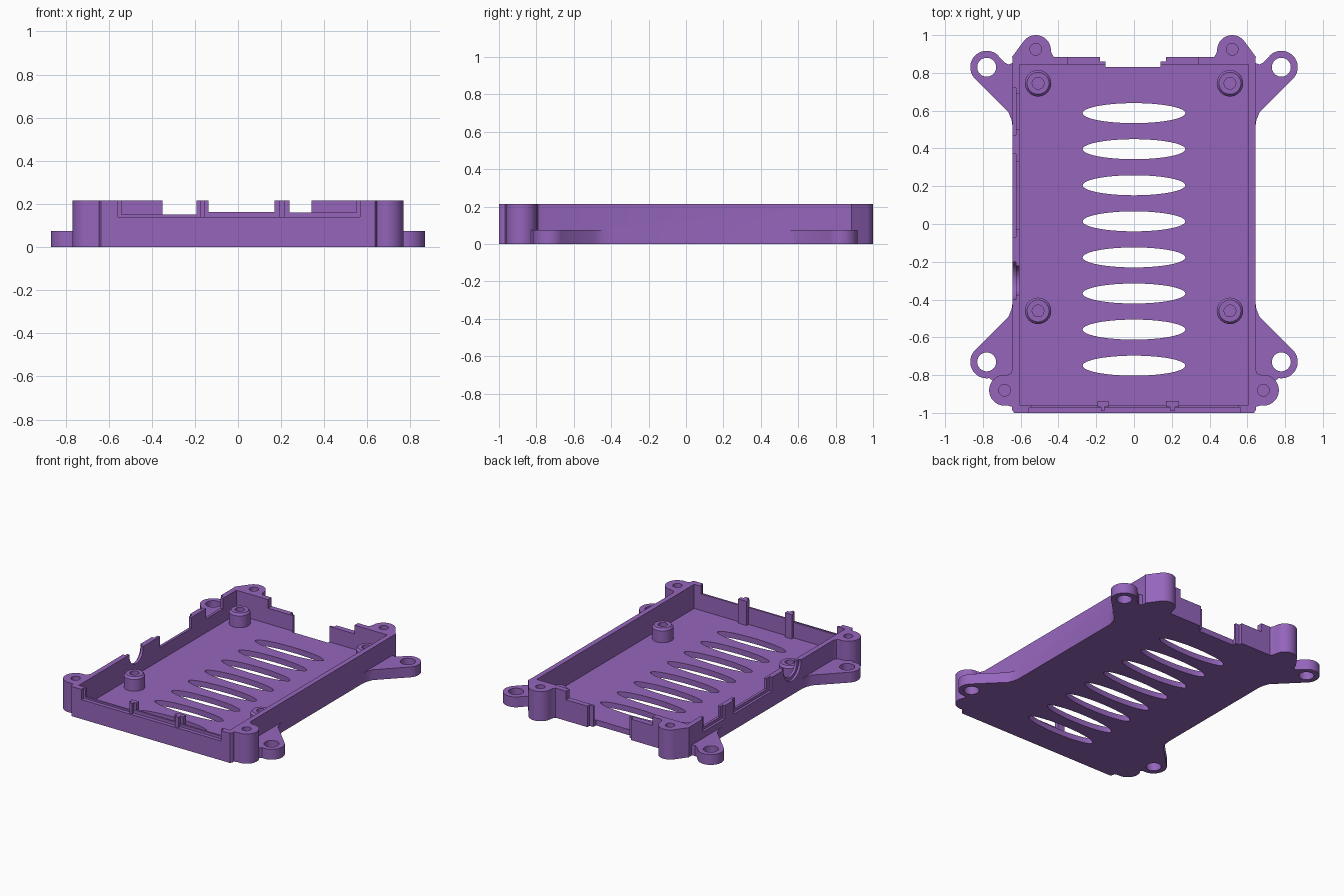
import bpy, bmesh
from math import sin, cos, radians, pi
from mathutils import Matrix

if "Cube" in bpy.data.objects:
    bpy.data.objects.remove(bpy.data.objects["Cube"])

TOP, FLOOR, EAR = 0.215, 0.04, 0.075
mat = bpy.data.materials.new("purple_plastic")
mat.diffuse_color = (0.30, 0.13, 0.50, 1)
mat.use_nodes = True
mat.node_tree.nodes["Principled BSDF"].inputs["Base Color"].default_value = mat.diffuse_color


def add(name, bm):
    bmesh.ops.recalc_face_normals(bm, faces=bm.faces[:])
    me = bpy.data.meshes.new(name)
    bm.to_mesh(me)
    bm.free()
    me.materials.append(mat)
    ob = bpy.data.objects.new(name, me)
    bpy.context.collection.objects.link(ob)
    return ob


def prism(name, pts, z0, z1):
    bm = bmesh.new()
    face = bm.faces.new([bm.verts.new((x, y, z0)) for x, y in pts])
    ext = bmesh.ops.extrude_face_region(bm, geom=[face])["geom"]
    top = [v for v in ext if isinstance(v, bmesh.types.BMVert)]
    bmesh.ops.translate(bm, vec=(0, 0, z1 - z0), verts=top)
    return add(name, bm)


def box(x0, x1, y0, y1, z0, z1=0.3, name="cutter"):
    return prism(name, [(x0, y0), (x1, y0), (x1, y1), (x0, y1)], z0, z1)


def arc(cx, cy, r, a0, a1, n=24, ry=None):
    ry = ry or r
    angs = [radians(a0 + (a1 - a0) * i / n) for i in range(n + 1)]
    return [(cx + r * cos(a), cy + ry * sin(a)) for a in angs]


def disc(cx, cy, r, z0, z1=0.3, ry=None):
    return prism("cutter", arc(cx, cy, r, 0, 360, 48, ry)[:-1], z0, z1)


def combine(target, other, op="DIFFERENCE"):
    mod = target.modifiers.new("cut", "BOOLEAN")
    mod.operation, mod.solver, mod.object = op, "EXACT", other
    dg = bpy.context.evaluated_depsgraph_get()
    me = bpy.data.meshes.new_from_object(target.evaluated_get(dg))
    target.modifiers.clear()
    target.data = me
    bpy.data.objects.remove(other)


def smooth(ob):
    bpy.ops.object.select_all(action="DESELECT")
    ob.select_set(True)
    bpy.context.view_layer.objects.active = ob
    bpy.ops.object.shade_smooth_by_angle(angle=radians(30))


# Outer wall outline with screw bosses, right half mirrored to the left
half = [(0.635, -1), (0.645, -0.985), (0.645, -0.968)]
half += arc(0.685, -0.88, 0.082, -100, 100)
half += [(0.652, -0.79), (0.642, -0.765), (0.642, 0.865), (0.645, 0.885)]
half += arc(0.52, 0.92, 0.08, 35, 165)
half += [(0.437, 0.905), (0.425, 0.885)]
case = prism("case_base", half + [(-x, y) for x, y in reversed(half)], 0, TOP)

# Low mounting ears at the four corners
back = [(0.62, 0.51), (0.642, 0.51), (0.648, 0.55), (0.665, 0.592)]
back += arc(0.78, 0.83, 0.087, -45, 130)
back += [(0.685, 0.855), (0.665, 0.845), (0.62, 0.86)]
front = [(0.62, -0.41), (0.642, -0.41), (0.648, -0.45), (0.665, -0.492)]
front += arc(0.78, -0.73, 0.087, 45, -100)
front += [(0.75, -0.83), (0.62, -0.84)]
for s in (1, -1):
    for pts in (back, front):
        combine(case, prism("ear", [(s * x, y) for x, y in pts], 0, EAR), "UNION")

# Inner tray
combine(case, box(-0.605, 0.605, -0.958, 0.845, FLOOR))

# Ear through holes and blind boss holes
for s in (1, -1):
    for y in (0.83, -0.73):
        combine(case, disc(s * 0.78, y, 0.05, -0.1))
    for x, y in ((0.52, 0.925), (0.685, -0.88)):
        combine(case, disc(s * x, y, 0.031, 0.05))

# Oval vent slots
for i in range(8):
    combine(case, disc(0, 0.587 - 0.191 * i, 0.272, -0.1, ry=0.053))

# Port openings as boxes: x0, x1, y0, y1, z0
cuts = [
    (-0.35, 0.342, 0.835, 0.92, 0.152),        # back wall, lowered
    (-0.18, 0.17, 0.86, 0.92, -0.1),           # back notch, outer step
    (-0.15, 0.14, 0.83, 0.92, -0.1),           # back notch
    (-0.556, 0.565, -1.05, -0.972, 0.14),      # front wall, outer recess
    (-0.54, -0.165, -1.05, -0.94, 0.152),      # front ports
    (-0.165, 0.205, -1.05, -0.94, 0.163),
    (0.205, 0.55, -1.05, -0.94, 0.16),
    (-0.7, -0.624, 0.47, 0.72, 0.12),          # left ports, outer recess and opening
    (-0.7, -0.59, 0.50, 0.69, 0.14),
    (-0.7, -0.624, -0.07, 0.37, 0.115),
    (-0.7, -0.59, -0.03, 0.33, 0.135),
]
for c in cuts:
    combine(case, box(*c))

# Round port on the left wall with outer counterbore
for r, x0, x1 in ((0.078, -0.7, -0.59), (0.1, -0.7, -0.624)):
    cyl = disc(0, 0, r, x0, x1)
    cyl.data.transform(Matrix.Translation((0, -0.3, 0.2)) @ Matrix.Rotation(pi / 2, 4, "Y"))
    combine(case, cyl)
smooth(case)

# Slim divider posts between the front ports
for x0, x1, s0, s1 in ((-0.192, -0.136, -0.176, -0.156), (0.17, 0.238, 0.19, 0.216)):
    box(x0, x1, -0.968, -0.937, FLOOR - 0.01, TOP, "front_post")
    box(s0, s1, -0.99, -0.966, 0.13, TOP, "front_post_rib")

# Board standoffs turned from one profile
profile = [(0.07, 0.035), (0.07, 0.125), (0.058, 0.14), (0.031, 0.14), (0.031, 0.05), (0.0, 0.05)]
for x in (-0.508, 0.508):
    for y in (0.745, -0.46):
        bm = bmesh.new()
        vs = [bm.verts.new((r, 0, z)) for r, z in profile]
        es = [bm.edges.new(p) for p in zip(vs, vs[1:])]
        bmesh.ops.spin(bm, geom=vs + es, axis=(0, 0, 1), cent=(0, 0, 0), angle=2 * pi, steps=40)
        bmesh.ops.remove_doubles(bm, verts=bm.verts[:], dist=1e-4)
        post = add("standoff", bm)
        post.location = (x, y, 0)
        smooth(post)
